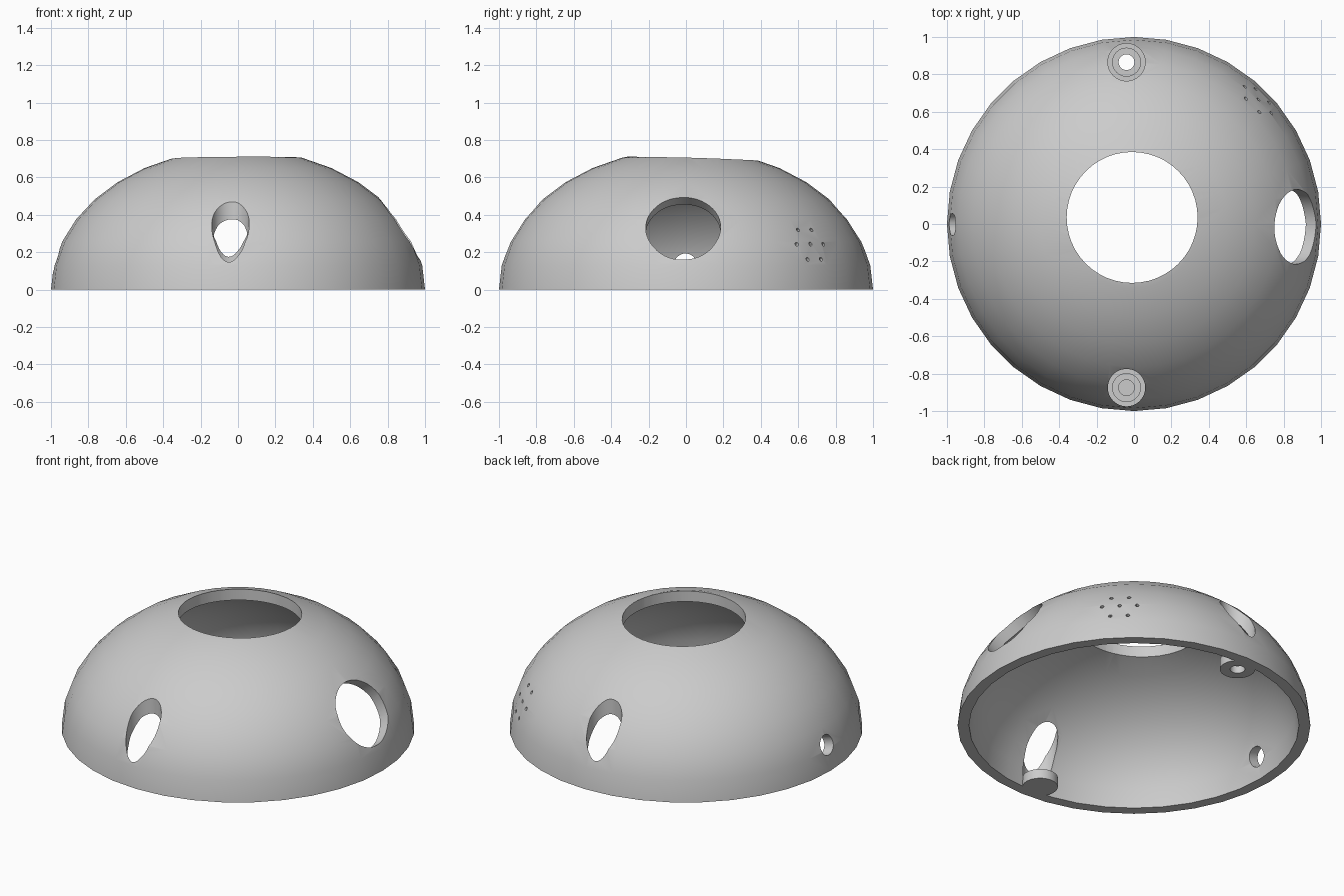
import bpy, bmesh
from math import sin, cos, radians
from mathutils import Matrix, Vector

cube = bpy.data.objects.get("Cube")
if cube:
    bpy.data.objects.remove(cube, do_unlink=True)

grey = bpy.data.materials.new("plain grey")
grey.use_nodes = True
COLOUR = (0.6, 0.6, 0.6, 1)
grey.diffuse_color = COLOUR
grey.node_tree.nodes["Principled BSDF"].inputs["Base Color"].default_value = COLOUR


def make_object(name, bm):
    bmesh.ops.recalc_face_normals(bm, faces=bm.faces[:])
    mesh = bpy.data.meshes.new(name)
    bm.to_mesh(mesh)
    bm.free()
    mesh.materials.append(grey)
    obj = bpy.data.objects.new(name, mesh)
    bpy.context.collection.objects.link(obj)
    return obj


def add_cylinder(bm, centre, axis, radius, length, sides=48):
    turn = Vector(axis).to_track_quat('Z', 'Y').to_matrix().to_4x4()
    bmesh.ops.create_cone(bm, cap_ends=True, segments=sides, radius1=radius,
                          radius2=radius, depth=length,
                          matrix=Matrix.Translation(centre) @ turn)


def upright(bm, xy, radius, bottom, top):
    add_cylinder(bm, (*xy, (bottom + top) / 2), (0, 0, 1), radius, top - bottom)


def combine(target, tool, operation):
    tool.hide_render = True
    mod = target.modifiers.new("combine", 'BOOLEAN')
    mod.operation, mod.solver, mod.object = operation, 'EXACT', tool
    bpy.context.view_layer.objects.active = target
    bpy.ops.object.modifier_apply(modifier=mod.name)
    bpy.data.objects.remove(tool, do_unlink=True)


# Hollow dome: outer and inner elliptical arcs turned about the vertical
RINGS = [radians(10 * i) for i in range(10)]
profile = [(cos(a), 0.75 * sin(a)) for a in RINGS]
profile += [(0.935 * cos(a), 0.685 * sin(a)) for a in reversed(RINGS)]
bm = bmesh.new()
verts = [bm.verts.new((r, 0, z)) for r, z in profile]
edges = [bm.edges.new((verts[i], verts[(i + 1) % len(verts)]))
         for i in range(len(verts)) if i != 9]
bmesh.ops.spin(bm, geom=verts + edges, cent=(0, 0, 0), axis=(0, 0, 1),
               angle=radians(360), steps=36, use_merge=False)
bmesh.ops.remove_doubles(bm, verts=bm.verts[:], dist=0.0005)
dome = make_object("dome_shell", bm)

SCREWS = [(-0.04, 0.865), (-0.04, -0.875)]

# Openings: top, large side port, small side port, screw shafts
bm = bmesh.new()
upright(bm, (-0.01, 0.035), 0.35, 0.45, 1)
add_cylinder(bm, (0.86, -0.015, 0.325), (cos(radians(34)), 0, sin(radians(34))), 0.2, 0.5)
add_cylinder(bm, (-0.975, -0.003, 0.155), (-cos(radians(17)), 0, sin(radians(17))), 0.06, 0.3, 32)
for xy in SCREWS:
    upright(bm, xy, 0.1, 0.06, 0.8)

# Hexagonal cluster of vent holes
normal = Vector((0.64, 0.64, 0.42)).normalized()
across = Vector((0, 0, 1)).cross(normal).normalized()
up = normal.cross(across)
middle = Vector((0.66, 0.66, 0.24))
for step in [None] + list(range(6)):
    spot = middle.copy()
    if step is not None:
        a = radians(60 * step)
        spot += 0.1 * (cos(a) * across + sin(a) * up)
    add_cylinder(bm, spot, normal, 0.011, 0.3, 12)
combine(dome, make_object("opening_cutter", bm), 'DIFFERENCE')

# Screw bosses standing on the rim plane, with counterbore and through hole
bm = bmesh.new()
for xy in SCREWS:
    upright(bm, xy, 0.1, 0, 0.06)
combine(dome, make_object("screw_bosses", bm), 'UNION')
for radius, bottom in ((0.075, 0.045), (0.042, -0.1)):
    bm = bmesh.new()
    for xy in SCREWS:
        upright(bm, xy, radius, bottom, 0.1)
    combine(dome, make_object("screw_cutter", bm), 'DIFFERENCE')

bpy.ops.object.select_all(action='DESELECT')
dome.select_set(True)
bpy.context.view_layer.objects.active = dome
bpy.ops.object.shade_smooth_by_angle(angle=radians(30))
